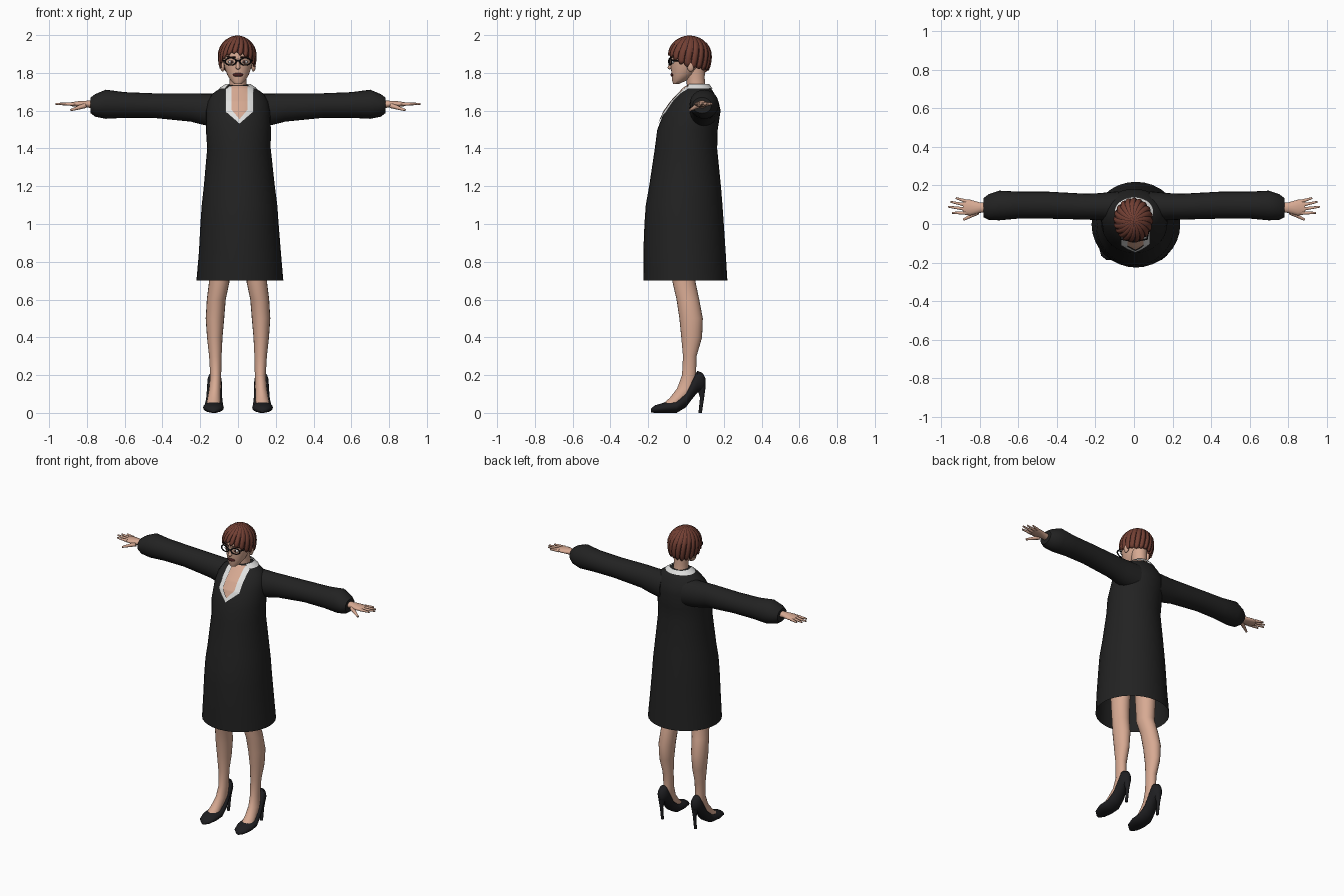
import bpy, bmesh, math, random
from mathutils import Matrix, Vector
from mathutils.bvhtree import BVHTree

random.seed(4)
if "Cube" in bpy.data.objects:
    bpy.data.objects.remove(bpy.data.objects["Cube"])


def material(name, colour, rough=0.8):
    mat = bpy.data.materials.new(name)
    mat.use_nodes = True
    mat.diffuse_color = (*colour, 1)
    node = mat.node_tree.nodes["Principled BSDF"]
    node.inputs["Base Color"].default_value = (*colour, 1)
    node.inputs["Roughness"].default_value = rough
    return mat


skin = material("skin", (0.68, 0.40, 0.29))
cloth = material("black cloth", (0.016, 0.016, 0.016))
leather = material("black leather", (0.013, 0.013, 0.015))
white = material("white collar", (0.75, 0.75, 0.74))
auburn = material("auburn hair", (0.17, 0.05, 0.033))
shade = material("dark hair", (0.035, 0.011, 0.009))
lip = material("dark lips", (0.07, 0.015, 0.015))
frame = material("glasses black", (0.006, 0.006, 0.007))


def finish(name, bm, mats, mirror=False, angle=50):
    """Turn a bmesh into a smooth shaded object, mirrored across x if asked."""
    mesh = bpy.data.meshes.new(name)
    bmesh.ops.recalc_face_normals(bm, faces=bm.faces)
    bm.to_mesh(mesh)
    bm.free()
    for mat in mats:
        mesh.materials.append(mat)
    for poly in mesh.polygons:
        poly.use_smooth = True
    mesh.set_sharp_from_angle(angle=math.radians(angle))
    obj = bpy.data.objects.new(name, mesh)
    bpy.context.collection.objects.link(obj)
    if mirror:
        obj.modifiers.new("Mirror", "MIRROR")
    return obj


def loft(name, axis, rings, mat, n=24, ends=(True, True), mirror=False, drop=None):
    """Skin ellipses (x, y, z, radius, radius) lying across the given axis."""
    bm = bmesh.new()
    u, v = [i for i in range(3) if i != axis]
    loops = []
    for *centre, ru, rv in rings:
        loop = []
        for i in range(n):
            a = math.tau * i / n
            p = Vector(centre)
            p[u] += ru * math.cos(a)
            p[v] += rv * math.sin(a)
            loop.append(bm.verts.new(p))
        loops.append(loop)
    for low, high in zip(loops, loops[1:]):
        for i in range(n):
            j = (i + 1) % n
            bm.faces.new((low[i], low[j], high[j], high[i]))
    for closed, loop in zip(ends, (loops[0], loops[-1])):
        if closed:
            bm.faces.new(loop)
    if drop:
        gone = [f for f in bm.faces if drop(f.calc_center_median())]
        bmesh.ops.delete(bm, geom=gone, context="FACES")
    return finish(name, bm, [mat], mirror)


def ball(name, centre, radii, mat, mirror=False):
    bm = bmesh.new()
    place = Matrix.Translation(centre) @ Matrix.Diagonal((*radii, 1))
    bmesh.ops.create_uvsphere(bm, u_segments=16, v_segments=10, radius=1, matrix=place)
    return finish(name, bm, [mat], mirror)


def rod(name, start, end, r1, r2, mat, mirror=False):
    start, end = Vector(start), Vector(end)
    line = end - start
    turn = line.to_track_quat("Z", "Y").to_matrix().to_4x4()
    bm = bmesh.new()
    bmesh.ops.create_cone(bm, cap_ends=True, segments=10, radius1=r1, radius2=r2,
                          depth=line.length,
                          matrix=Matrix.Translation((start + end) / 2) @ turn)
    return finish(name, bm, [mat], mirror)


# Dress body, open at the hem
dress = loft("dress", 2, [
    (.01, -.003, .70, .23, .222), (.01, -.008, .85, .217, .218),
    (.008, -.01, 1.0, .207, .21), (.008, -.01, 1.1, .2, .203),
    (.007, -.005, 1.2, .188, .19), (.005, 0, 1.4, .168, .165),
    (.002, .008, 1.5, .172, .16), (0, .035, 1.6, .17, .148),
    (0, .047, 1.65, .16, .125), (0, .055, 1.69, .135, .095),
    (0, .06, 1.72, .092, .072), (0, .06, 1.735, .055, .052)],
    cloth, n=32, ends=(False, True))

# Long sleeves gathered at the cuff
loft("sleeves", 0, [
    (.08, .09, 1.6, .08, .09), (.18, .09, 1.607, .07, .083),
    (.25, .09, 1.617, .067, .075), (.45, .098, 1.627, .07, .065),
    (.6, .098, 1.63, .07, .068), (.7, .096, 1.634, .077, .077),
    (.755, .088, 1.628, .066, .06), (.78, .085, 1.628, .05, .042)],
    cloth, mirror=True)

# Hands with fingers and thumb
loft("palms", 0, [
    (.76, .085, 1.632, .024, .022), (.8, .085, 1.635, .027, .018),
    (.85, .085, 1.635, .041, .015), (.888, .088, 1.634, .038, .01)],
    skin, n=14, mirror=True)
fingers = {"little": (.118, .925, .135), "ring": (.098, .952, .115),
           "middle": (.077, .965, .09), "index": (.057, .945, .058)}
for finger, (base, reach, tip) in fingers.items():
    rod(finger + "_fingers", (.87, base, 1.635), (reach, tip, 1.636), .01, .005, skin, True)
rod("thumbs", (.81, .062, 1.627), (.885, .022, 1.603), .014, .006, skin, True)

# Bare legs running down into the shoes
loft("legs", 2, [
    (.1, -.01, .95, .065, .075), (.1, -.01, .69, .054, .061),
    (.115, .01, .6, .05, .06), (.122, .027, .5, .049, .062),
    (.123, .03, .4, .041, .055), (.12, .02, .3, .033, .036),
    (.118, .016, .2, .029, .037), (.122, .005, .13, .031, .052),
    (.127, -.04, .08, .034, .045), (.13, -.075, .05, .036, .045)],
    skin, n=20, mirror=True)

# Pointed court shoes with thin heels
loft("shoes", 1, [
    (.13, -.186, .012, .014, .01), (.13, -.165, .02, .04, .02),
    (.13, -.11, .028, .055, .028), (.128, -.05, .033, .051, .033),
    (.126, 0, .07, .043, .04), (.125, .03, .12, .04, .05),
    (.124, .06, .165, .038, .058), (.124, .088, .165, .027, .046),
    (.124, .104, .162, .01, .02)], leather, n=20, mirror=True)
loft("shoe_heels", 2, [
    (.124, .075, 0, .009, .009), (.124, .085, .08, .01, .011),
    (.124, .08, .14, .022, .024)], leather, n=12, mirror=True)

# Neck and head
loft("neck", 2, [
    (0, .06, 1.68, .052, .053), (0, .054, 1.73, .046, .049),
    (0, .05, 1.77, .044, .049), (0, .045, 1.83, .05, .055)], skin)
loft("head", 2, [
    (0, -.052, 1.742, .02, .016), (0, -.037, 1.758, .038, .036),
    (0, -.015, 1.79, .057, .061), (0, 0, 1.83, .071, .08),
    (0, .01, 1.87, .079, .091), (0, .015, 1.92, .08, .094),
    (0, .02, 1.96, .062, .076)], skin, n=28)
ball("ears", (.082, .025, 1.835), (.012, .02, .028), skin, True)
rod("nose", (0, -.078, 1.875), (0, -.083, 1.826), .006, .013, skin)
ball("nose_tip", (0, -.086, 1.828), (.012, .011, .01), skin)
ball("lips", (0, -.071, 1.79), (.028, .011, .011), lip)
ball("eye_whites", (.034, -.069, 1.858), (.018, .009, .009), white, True)
ball("irises", (.034, -.077, 1.858), (.007, .003, .008), shade, True)
rod("eyebrows", (.014, -.081, 1.882), (.06, -.064, 1.886), .004, .003, shade, True)

# Glasses
bpy.ops.mesh.primitive_torus_add(major_segments=24, minor_segments=6,
                                 major_radius=1, minor_radius=.15)
rims = bpy.context.object
rims.name = "glasses_rims"
rims.data.transform(Matrix.Translation((.039, -.084, 1.86))
                    @ Matrix.Rotation(math.radians(12), 4, "Z")
                    @ Matrix.Rotation(math.radians(90), 4, "X")
                    @ Matrix.Diagonal((.03, .019, .03, 1)))
rims.data.materials.append(frame)
rims.modifiers.new("Mirror", "MIRROR")
rod("glasses_bridge", (-.012, -.091, 1.863), (.012, -.091, 1.863), .004, .004, frame)
rod("glasses_arms", (.068, -.078, 1.866), (.085, .02, 1.862), .004, .004, frame, True)


def hair_cap():
    """Strands sweep from the crown to a ragged edge, with dark grooves between."""
    columns, rows, strand = 120, 10, 6
    jag = [random.uniform(0.006, 0.022) for _ in range(columns // strand)]
    bm = bmesh.new()
    grid = []
    for i in range(columns):
        k = i % strand
        bulge = math.sin(math.pi * k / strand)
        a = math.tau * i / columns
        front = -math.sin(a)
        edge = 1.828 + 0.08 * max(front, 0) ** 1.2 - 0.012 * max(-front, 0)
        edge -= jag[i // strand] * bulge - 0.006
        limit = math.acos((edge - 1.89) / 0.108)
        column = []
        for r in range(1, rows + 1):
            t = r / rows
            theta = t * limit
            flat = math.sin(theta) if theta < math.pi / 2 else math.sin(theta) ** 0.4
            puff = 0.95 + 0.06 * bulge * min(1, 2 * t)
            swirl = a + 0.35 * (1 - t)
            column.append(bm.verts.new((0.102 * flat * puff * math.cos(swirl) - .004,
                                        0.02 + 0.116 * flat * puff * math.sin(swirl),
                                        1.89 + 0.108 * math.cos(theta))))
        grid.append(column)
    crown = bm.verts.new((-.004, .02, 1.998))
    for i, column in enumerate(grid):
        after = grid[(i + 1) % columns]
        faces = [bm.faces.new((crown, column[0], after[0]))]
        for r in range(rows - 1):
            faces.append(bm.faces.new((column[r], column[r + 1], after[r + 1], after[r])))
        for face in faces:
            face.material_index = int(i % strand == 0)
    cap = finish("hair", bm, [auburn, shade])
    shell = cap.modifiers.new("Thickness", "SOLIDIFY")
    shell.thickness = 0.012


hair_cap()

# Neckline: skin panel and white border laid on the dress front
depsgraph = bpy.context.evaluated_depsgraph_get()
surface = BVHTree.FromObject(dress, depsgraph)


def on_dress(x, z, lift):
    hit = surface.ray_cast(Vector((x, -1, z)), Vector((0, 1, 0)))[0]
    hit = hit or surface.find_nearest(Vector((x, 0, z)))[0]
    return (x, hit.y - lift, z)


def outer(z):
    return max(0, min(.075, (z - 1.53) * 1.15, (1.775 - z) * 1.2))


def inner(z):
    return max(0, min(.042, (z - 1.555) * .85))


def panel(name, left, right, lift, mat):
    bm = bmesh.new()
    steps, rows = 8, 40
    grid = []
    for r in range(rows + 1):
        z = 1.53 + 0.2 * r / rows
        centre = 0.008
        grid.append([bm.verts.new(on_dress(
            centre + left(z) + (right(z) - left(z)) * s / steps, z, lift))
            for s in range(steps + 1)])
    for low, high in zip(grid, grid[1:]):
        for s in range(steps):
            bm.faces.new((low[s], low[s + 1], high[s + 1], high[s]))
    bmesh.ops.remove_doubles(bm, verts=bm.verts, dist=0.0002)
    finish(name, bm, [mat])


panel("neckline_skin", lambda z: -inner(z), inner, 0.005, skin)
panel("collar_left", inner, outer, 0.008, white)
panel("collar_right", lambda z: -outer(z), lambda z: -inner(z), 0.008, white)

# Collar band round the back of the neck
loft("collar_band", 2, [(0, .06, 1.718, .1, .08), (0, .06, 1.742, .066, .062)], white,
     n=32, ends=(False, False), drop=lambda p: p.y < .03 and abs(p.x) < .055)
